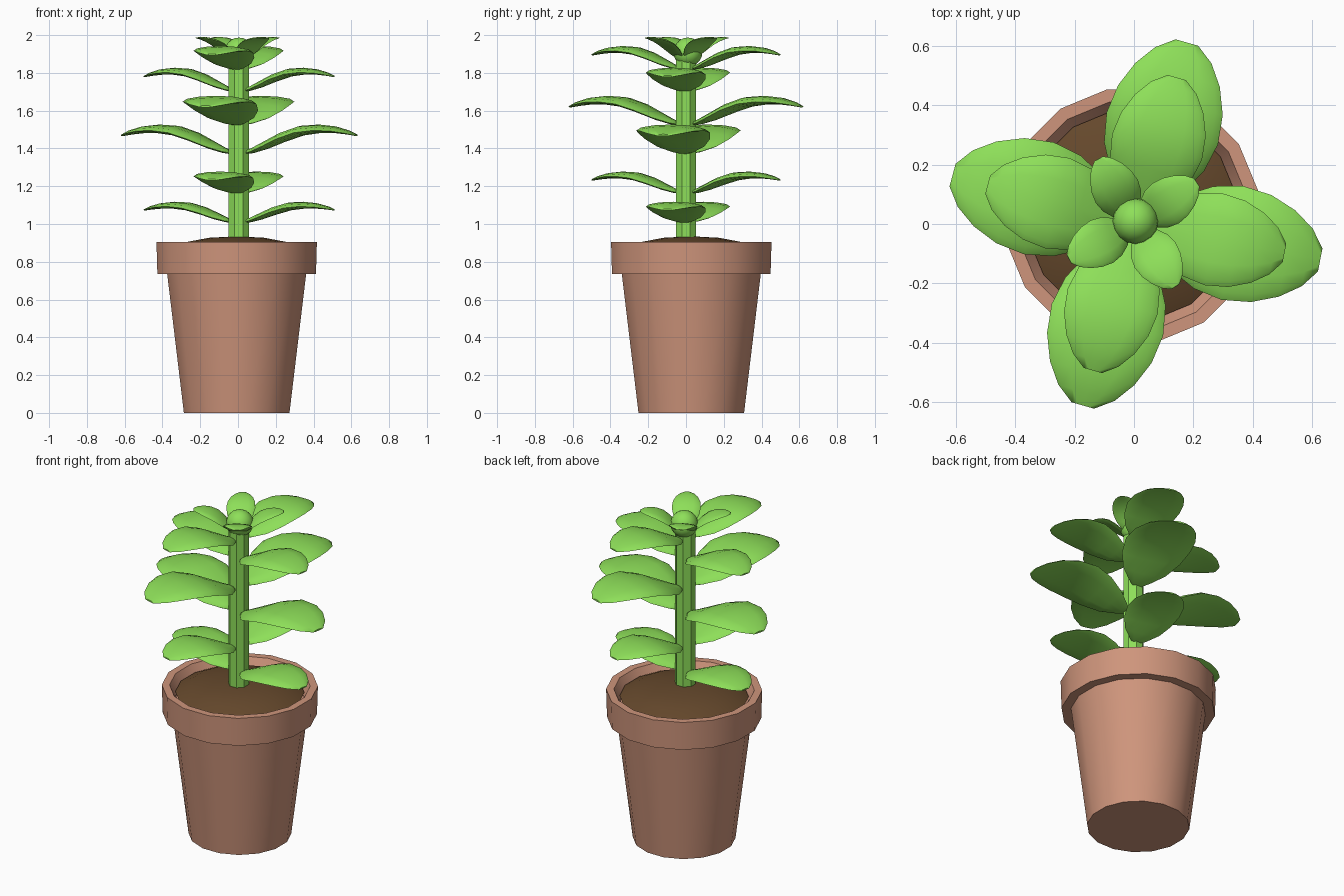
import bpy, bmesh, math
from mathutils import Matrix, Vector

if "Cube" in bpy.data.objects:
    bpy.data.objects.remove(bpy.data.objects["Cube"])


def material(name, rgb):
    m = bpy.data.materials.new(name)
    m.diffuse_color = (*rgb, 1)
    m.use_nodes = True
    m.node_tree.nodes["Principled BSDF"].inputs["Base Color"].default_value = m.diffuse_color
    return m


TERRACOTTA = material("terracotta", (0.62, 0.30, 0.20))
SOIL = material("soil", (0.13, 0.065, 0.025))
GREEN = material("leaf_green", (0.27, 0.74, 0.10))


def finish(name, bm, mat, angle=35):
    bmesh.ops.recalc_face_normals(bm, faces=bm.faces)
    me = bpy.data.meshes.new(name)
    bm.to_mesh(me)
    bm.free()
    ob = bpy.data.objects.new(name, me)
    bpy.context.collection.objects.link(ob)
    me.materials.append(mat)
    bpy.ops.object.select_all(action='DESELECT')
    ob.select_set(True)
    bpy.context.view_layer.objects.active = ob
    bpy.ops.object.shade_smooth_by_angle(angle=math.radians(angle))
    return ob


def lathe(name, profile, sides, mat, centre=(0, 0), angle=35):
    """Turn (radius, z) points round z, with flats facing the axes."""
    bm = bmesh.new()
    rings = []
    for r, z in profile:
        if r == 0:
            rings.append([bm.verts.new((*centre, z))] * sides)
            continue
        rings.append([bm.verts.new((centre[0] + r * math.cos(a), centre[1] + r * math.sin(a), z))
                      for a in (2 * math.pi * (i + 0.5) / sides for i in range(sides))])
    for a, b in zip(rings, rings[1:]):
        for i in range(sides):
            j = (i + 1) % sides
            bm.faces.new(list(dict.fromkeys((a[i], a[j], b[j], b[i]))))
    return finish(name, bm, mat, angle)


# leaf stations: distance along, height of edge, half width, dome height
STATIONS = [(0.03, -0.002, 0.014, 0.012), (0.08, 0.010, 0.065, 0.022), (0.15, 0.036, 0.130, 0.031),
            (0.24, 0.076, 0.178, 0.037), (0.34, 0.110, 0.198, 0.037), (0.44, 0.122, 0.186, 0.032),
            (0.53, 0.119, 0.150, 0.025), (0.60, 0.107, 0.100, 0.016), (0.645, 0.095, 0.040, 0.007)]


def leaf(name, z, heading, size=1.0, pitch=0.0, lift=1.0, width=1.0):
    """A plump leaf, domed on top and flatter below, pointing out from the stem."""
    bm = bmesh.new()
    rings = []
    for d, h, w, t in STATIONS:
        ring = []
        for k in range(12):
            a = 2 * math.pi * k / 12
            s = math.sin(a)
            ring.append(bm.verts.new((d, math.cos(a) * w * width, h * lift + s * t * (1 if s > 0 else 0.45))))
        rings.append(ring)
    for a, b in zip(rings, rings[1:]):
        for i in range(12):
            j = (i + 1) % 12
            bm.faces.new((a[i], a[j], b[j], b[i]))
    bm.faces.new(rings[0])
    bm.faces.new(rings[-1])
    bm.transform(Matrix.Translation((0.003, 0, z)) @ Matrix.Rotation(math.radians(heading), 4, 'Z')
                 @ Matrix.Rotation(math.radians(-pitch), 4, 'Y') @ Matrix.Scale(size, 4))
    return finish(name, bm, GREEN, 60)


# pot with a thick rim, and the heaped soil inside
POT = (-0.007, 0.028)
lathe("pot", [(0, 0), (0.285, 0), (0.375, 0.735), (0.428, 0.735), (0.433, 0.905),
              (0.39, 0.905), (0.355, 0.84)], 16, TERRACOTTA, POT)
lathe("soil", [(0.358, 0.865), (0.28, 0.903), (0.15, 0.927), (0, 0.935)], 16, SOIL, POT)

# stem
lathe("stem", [(0, 0.90), (0.058, 0.90), (0.058, 1.87), (0, 1.87)], 8, GREEN, (0.004, 0))

# opposite leaf pairs, each turned a quarter from the one below
PAIRS = [(1.01, 0.795, 0.85), (1.165, 0.795, 0.9), (1.375, 0.985, 1.0),
         (1.527, 0.985, 1.0), (1.705, 0.795, 1.0), (1.82, 0.795, 1.0)]
for n, (z, size, lift) in enumerate(PAIRS):
    headings = (-11, 165) if n % 2 == 0 else (74, 254)
    for side, heading in zip("ab", headings):
        leaf(f"leaf_{n + 1}{side}", z, heading, size, lift=lift)

# crown of small upright leaves
for n, heading in enumerate((34, 119, 208, 303)):
    leaf(f"crown_leaf_{n + 1}", 1.86, heading, 0.43, pitch=18, width=0.95)

# bud
bm = bmesh.new()
bmesh.ops.create_uvsphere(bm, u_segments=16, v_segments=10, radius=0.077,
                          matrix=Matrix.Translation((0.005, 0.01, 1.91)))
finish("bud", bm, GREEN, 60)
